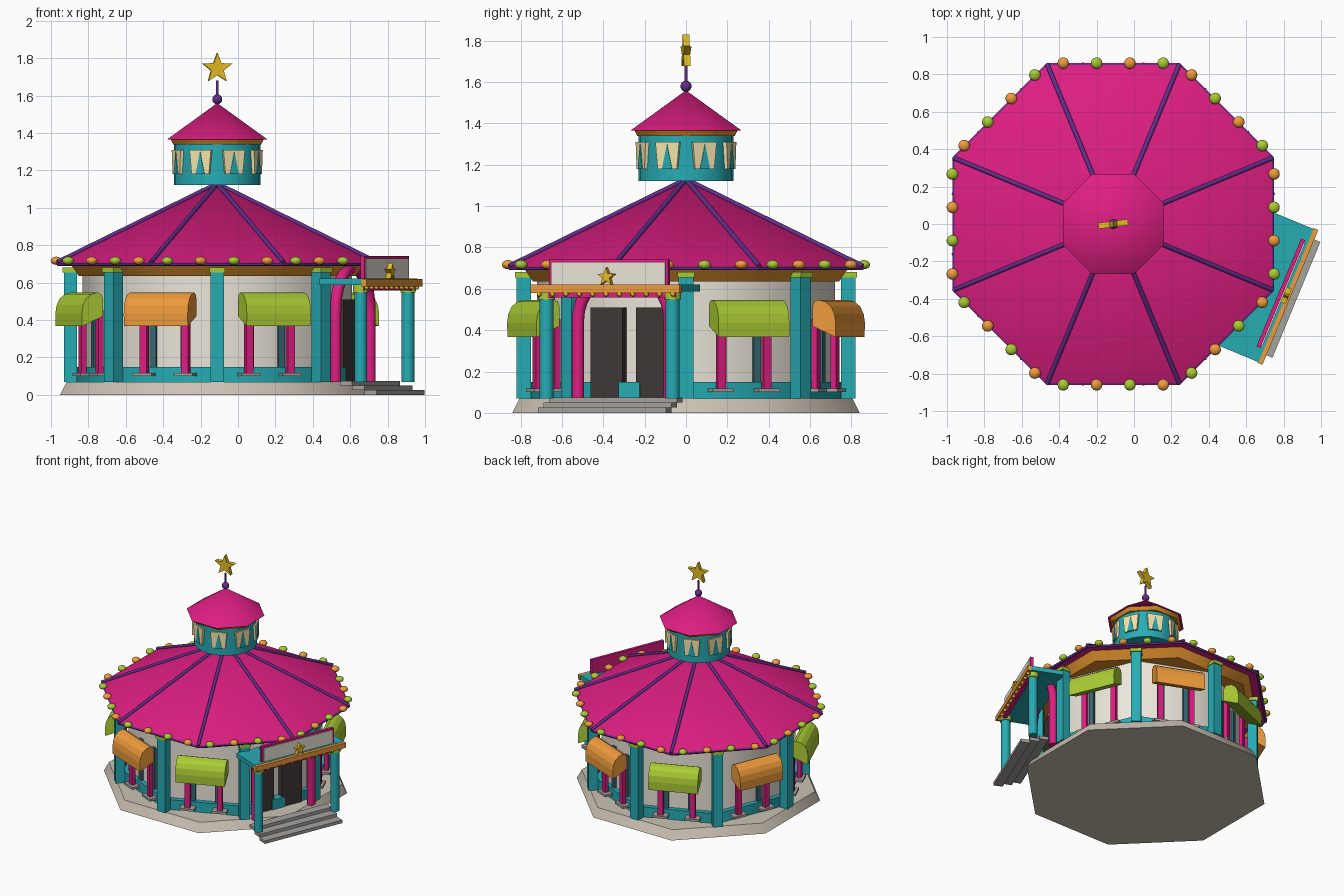
import bpy, bmesh, math
from mathutils import Matrix, Vector

if "Cube" in bpy.data.objects:
    bpy.data.objects.remove(bpy.data.objects["Cube"])

CX = -0.111                      # centre of the octagonal building
H = math.pi / 8
K = math.cos(H)                  # apothem / corner radius
DOOR = -H                        # direction the porch faces

def mat(name, r, g, b):
    m = bpy.data.materials.new(name)
    lin = [((c / 255 + 0.055) / 1.055) ** 2.4 for c in (r, g, b)]
    m.diffuse_color = (*lin, 1)
    m.use_nodes = True
    m.node_tree.nodes["Principled BSDF"].inputs["Base Color"].default_value = m.diffuse_color
    return m

PINK = mat("magenta", 222, 30, 130)
TEAL = mat("teal", 38, 172, 180)
GLASS = mat("dark_teal", 52, 104, 112)
LIME = mat("lime", 170, 204, 52)
ORANGE = mat("orange", 240, 156, 60)
BROWN = mat("amber", 222, 144, 44)
PURPLE = mat("purple", 98, 45, 140)
CREAM = mat("cream", 236, 230, 218)
WINDOW = mat("pale_yellow", 245, 230, 172)
STONE = mat("stone", 204, 194, 180)
GREY = mat("grey", 166, 163, 158)
DARK = mat("dark", 62, 56, 54)
GOLD = mat("gold", 230, 188, 36)

def finish(name, bm, m, ang=0.0, smooth=False):
    bmesh.ops.remove_doubles(bm, verts=bm.verts, dist=1e-5)
    bmesh.ops.recalc_face_normals(bm, faces=bm.faces)
    if smooth:                   # keep end caps crisp
        bmesh.ops.split_edges(bm, edges=list({e for f in bm.faces if len(f.verts) > 4 for e in f.edges}))
    me = bpy.data.meshes.new(name)
    bm.to_mesh(me)
    bm.free()
    me.materials.append(m)
    for p in me.polygons:
        p.use_smooth = smooth
    ob = bpy.data.objects.new(name, me)
    ob.matrix_world = Matrix.Translation((CX, 0, 0)) @ Matrix.Rotation(ang, 4, 'Z')
    bpy.context.collection.objects.link(ob)
    return ob

# Local axes everywhere: x = outward, y = sideways, z = up
def extrude(name, pts, vec, m, ang=0.0):
    bm = bmesh.new()
    a = [bm.verts.new(p) for p in pts]
    b = [bm.verts.new(Vector(p) + Vector(vec)) for p in pts]
    bm.faces.new(a)
    bm.faces.new(b)
    n = len(a)
    for i in range(n):
        bm.faces.new((a[i], a[(i + 1) % n], b[(i + 1) % n], b[i]))
    return finish(name, bm, m, ang)

def box(name, a, t, z, m, ang=0.0):
    pts = [(a[0], t[0], z[0]), (a[1], t[0], z[0]), (a[1], t[1], z[0]), (a[0], t[1], z[0])]
    return extrude(name, pts, (0, 0, z[1] - z[0]), m, ang)

def lathe(name, prof, n, m, rot=0.0, at=(0, 0), ang=0.0, smooth=True):
    bm = bmesh.new()
    rings = [[bm.verts.new((at[0] + max(r, 1e-7) * math.cos(rot + math.tau * i / n),
                            at[1] + max(r, 1e-7) * math.sin(rot + math.tau * i / n), z))
              for i in range(n)] for r, z in prof]
    for lo, hi in zip(rings, rings[1:]):
        for i in range(n):
            j = (i + 1) % n
            bm.faces.new((lo[i], lo[j], hi[j], hi[i]))
    for (r, _), ring in ((prof[0], rings[0]), (prof[-1], rings[-1])):
        if r > 0:
            bm.faces.new(ring)
    return finish(name, bm, m, ang, smooth)

def ball(name, p, r, rz, m, ang=0.0):
    bm = bmesh.new()
    bmesh.ops.create_uvsphere(bm, u_segments=14, v_segments=8, radius=r)
    bmesh.ops.transform(bm, verts=bm.verts,
                        matrix=Matrix.Translation(p) @ Matrix.Diagonal((1, 1, rz / r, 1)))
    return finish(name, bm, m, ang, True)

def tube(name, pts, r, m, ang=0.0):
    cu = bpy.data.curves.new(name, 'CURVE')
    cu.dimensions = '3D'
    cu.bevel_depth = r
    cu.bevel_resolution = 2
    cu.use_fill_caps = True
    sp = cu.splines.new('POLY')
    sp.points.add(len(pts) - 1)
    for q, p in zip(sp.points, pts):
        q.co = (*p, 1)
    cu.materials.append(m)
    ob = bpy.data.objects.new(name, cu)
    ob.matrix_world = Matrix.Translation((CX, 0, 0)) @ Matrix.Rotation(ang, 4, 'Z')
    bpy.context.collection.objects.link(ob)

def star(name, a, z, r, depth, ang):
    pts = []
    for i in range(10):
        q = r if i % 2 == 0 else r * 0.42
        th = math.pi / 2 + i * math.pi / 5
        pts.append((a - depth / 2, q * math.cos(th), z + q * math.sin(th)))
    extrude(name, pts, (depth, 0, 0), GOLD, ang)

# Plinth, walls, dado and fascia
lathe("plinth", [(0.84 / K, 0), (0.805 / K, 0.07)], 8, STONE, H)
lathe("walls", [(0.72, 0.07), (0.72, 0.70)], 8, CREAM)
lathe("dado", [(0.76, 0.07), (0.76, 0.15)], 8, TEAL)
lathe("fascia", [(0.74 / K, 0.635), (0.785 / K, 0.70)], 8, BROWN, H)

# Main roof, eave trim, ribs and bulbs
lathe("main_roof", [(0.86 / K, 0.703), (0, 1.125)], 8, PINK, H)
side = 0.86 * math.tan(H)
for k in range(8):
    ang = k * math.pi / 4
    tube("roof_rib", [(0.925, 0, 0.71), (0.01, 0, 1.125)], 0.012, PURPLE, ang + H)
    tube("eave_trim", [(0.85, -side, 0.699), (0.85, side, 0.699)], 0.009, PURPLE, ang)
    for i in range(4):
        ball("eave_bulb", (0.86, side * (i - 1.5) / 2, 0.717), 0.031, 0.022,
             (LIME, ORANGE)[i % 2], ang)

# Corner columns with capitals
for k in range(8):
    ang = k * math.pi / 4
    box("column", (0.75, 0.82), (-0.036, 0.036), (0.07, 0.66), TEAL, ang)
    box("column_capital", (0.745, 0.828), (-0.042, 0.042), (0.655, 0.682), LIME, ang)

# Awnings and window posts on every side but the door side
awning = [(0.738, 0.42), (0.738, 0.515), (0.748, 0.538), (0.77, 0.547), (0.805, 0.538), (0.835, 0.515),
          (0.853, 0.48), (0.86, 0.435), (0.858, 0.367)]
for k in range(7):
    ang = H + k * math.pi / 4
    extrude("awning", [(a, -0.185, z) for a, z in awning], (0, 0.37, 0),
            (LIME, ORANGE)[k % 2], ang)
    for s in (-1, 1):
        box("window_post", (0.715, 0.745), (s * 0.12 - 0.02, s * 0.12 + 0.02), (0.11, 0.455), PINK, ang)
        box("window_jamb", (0.66, 0.685), (s * 0.09 - 0.018, s * 0.09 + 0.018), (0.15, 0.48), GLASS, ang)
        box("post_foot", (0.70, 0.765), (s * 0.12 - 0.055, s * 0.12 + 0.055), (0.10, 0.118), GREY, ang)

# Lantern on top
lathe("lantern_drum", [(0.23, 1.122), (0.23, 1.345)], 24, TEAL)
for k in range(8):
    ang = H + k * math.pi / 4
    extrude("lantern_window", [(0.20, -0.05, 1.18), (0.20, 0.05, 1.18), (0.20, 0.062, 1.31),
                               (0.20, -0.062, 1.31)], (0.038, 0, 0), WINDOW, ang)
    extrude("lantern_spike", [(0.20, -0.026, 1.18), (0.20, 0.026, 1.18), (0.20, 0, 1.30)],
            (0.042, 0, 0), TEAL, ang)
lathe("lantern_fascia", [(0.235 / K, 1.338), (0.25 / K, 1.367)], 8, BROWN, H)
lathe("lantern_roof", [(0.268 / K, 1.366), (0, 1.56)], 8, PINK, H)
ball("finial_ball", (0, 0, 1.58), 0.027, 0.027, PURPLE)
lathe("finial_rod", [(0.007, 1.58), (0.007, 1.68)], 10, PURPLE)
star("top_star", 0, 1.745, 0.084, 0.032, -math.pi / 2 + 0.13)

# Steps, three separate treads
for i, (a0, a1) in enumerate(((0.99, 1.06), (0.92, 0.99), (0.85, 0.92))):
    box("step", (a0, a1), (-0.335, 0.335), (i * 0.025, (i + 1) * 0.025), GREY, DOOR)

# Doors and arch
for s in (-1, 1):
    box("door_leaf", (0.65, 0.715), (s * 0.12 - 0.085, s * 0.12 + 0.085), (0.07, 0.51), DARK, DOOR)
box("door_divider", (0.65, 0.722), (-0.055, 0.055), (0.07, 0.15), TEAL, DOOR)
arch = [(0.785, -0.24, 0.07)]
for i in range(17):
    th = math.pi * (1 - i / 16)
    arch.append((0.785, 0.24 * math.cos(th), 0.45 + 0.23 * math.sin(th)))
arch.append((0.785, 0.24, 0.07))
tube("door_arch", arch, 0.032, PINK, DOOR)

# Porch canopy, posts and valance
box("canopy", (0.75, 1.0), (-0.385, 0.385), (0.587, 0.622), TEAL, DOOR)
box("canopy_beam", (0.995, 1.025), (-0.39, 0.39), (0.58, 0.62), ORANGE, DOOR)
box("canopy_valance", (0.97, 1.0), (-0.36, 0.36), (0.558, 0.59), PINK, DOOR)
for i in range(11):
    ball("canopy_bulb", (1.01, -0.35 + 0.07 * i, 0.575), 0.012, 0.012, GOLD, DOOR)
for s in (-1, 1):
    lathe("porch_post", [(0.034, 0.07), (0.034, 0.56)], 16, TEAL, at=(0.967, s * 0.33), ang=DOOR)
    lathe("porch_post_capital", [(0.041, 0.548), (0.041, 0.587)], 16, LIME,
          at=(0.967, s * 0.33), ang=DOOR)

# Sign board above the porch
box("sign_frame", (0.958, 0.98), (-0.312, 0.312), (0.62, 0.742), PINK, DOOR)
box("sign_panel", (0.975, 0.987), (-0.298, 0.298), (0.62, 0.73), CREAM, DOOR)
star("sign_star", 1.0, 0.658, 0.046, 0.03, DOOR)
